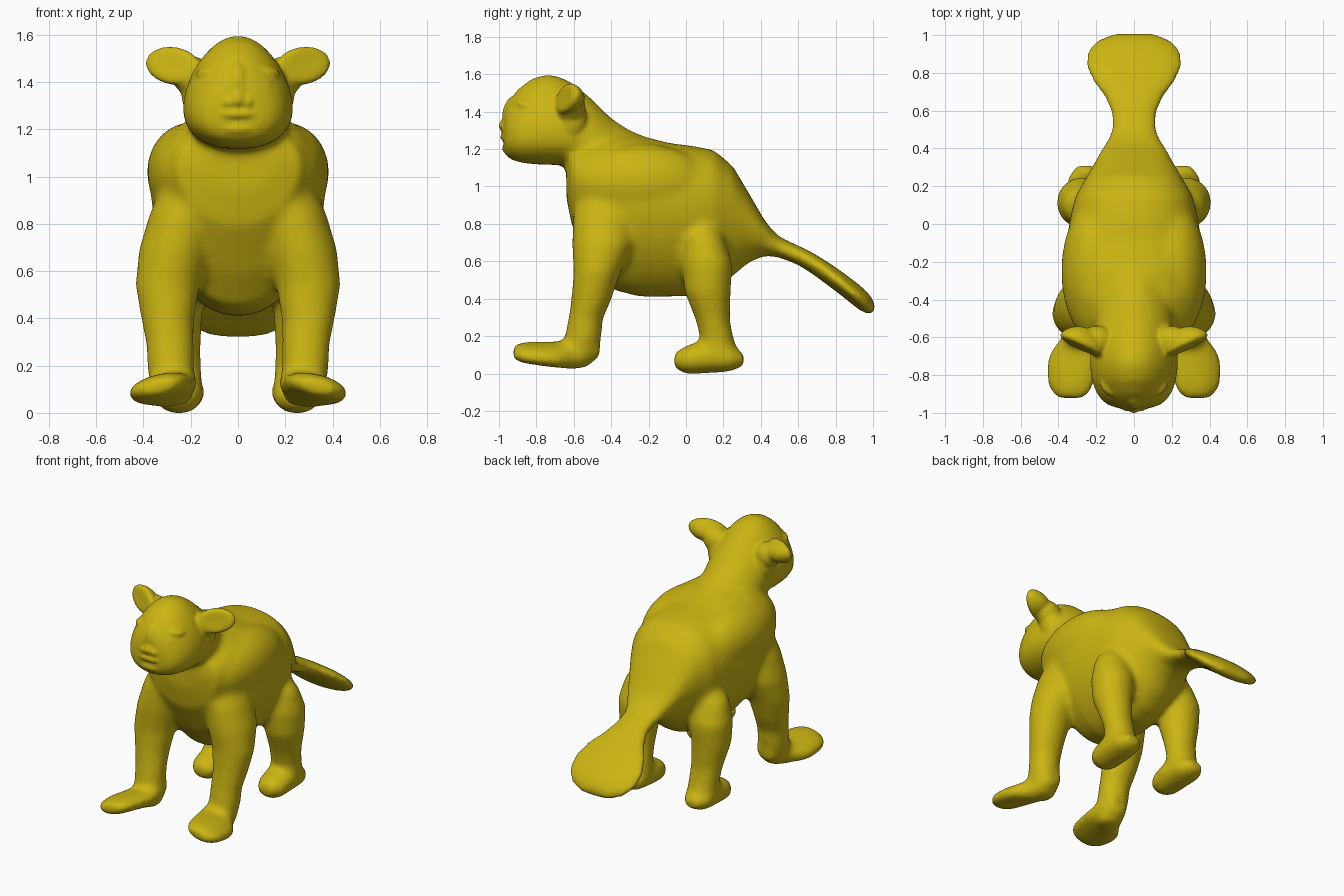
import bpy, bmesh
from math import cos, sin, pi, radians, copysign
from mathutils import Matrix, Euler

if "Cube" in bpy.data.objects:
    bpy.data.objects.remove(bpy.data.objects["Cube"])


def loft(bm, axis, rows, power=2.0, taper=0.0, roll=0.0, mirror=False, n=32):
    """Skin oval rings. Row = (position on axis, centre x, low, high, half width)."""
    for side in ((1, -1) if mirror else (1,)):
        rings = []
        for t, xc, lo, hi, rx in rows:
            ring = []
            for i in range(n):
                a = 2 * pi * i / n
                c = copysign(abs(cos(a)) ** (2 / power), cos(a))
                s = copysign(abs(sin(a)) ** (2 / power), sin(a))
                dx = rx * c * (1 - taper * s)
                v = (lo + hi) / 2 + (hi - lo) / 2 * s + roll * dx
                x = side * (xc + dx)
                ring.append(bm.verts.new((x, t, v) if axis == 'y' else (x, v, t)))
            rings.append(ring)
        for r0, r1 in zip(rings, rings[1:]):
            for i in range(n):
                j = (i + 1) % n
                bm.faces.new((r0[i], r0[j], r1[j], r1[i]))
        bm.faces.new(rings[0])
        bm.faces.new(rings[-1])


def blob(bm, loc, size, rot=(0, 0, 0), mirror=False, cup=0.0):
    """Ellipsoid; cup bends it backwards into a bowl."""
    for side in ((1, -1) if mirror else (1,)):
        vs = bmesh.ops.create_icosphere(bm, subdivisions=4, radius=1)['verts']
        m = Matrix.Translation(loc) @ Euler([radians(r) for r in rot]).to_matrix().to_4x4()
        for v in vs:
            x, y, z = v.co
            v.co = (x * size[0], y * size[1] + cup * (1 - x * x - z * z), z * size[2])
            v.co = m @ v.co
            v.co.x *= side


def fuse(obj, bm, voxel, smooth):
    """Store the parts and fuse them into one soft skin."""
    bmesh.ops.recalc_face_normals(bm, faces=bm.faces)
    obj.modifiers.clear()
    bm.to_mesh(obj.data)
    bm.free()
    r = obj.modifiers.new("fuse", 'REMESH')
    r.mode, r.voxel_size, r.use_smooth_shade = 'VOXEL', voxel, True
    s = obj.modifiers.new("soften", 'SMOOTH')
    s.factor, s.iterations = 0.5, smooth


def evaluated(obj):
    bpy.context.view_layer.update()
    bm = bmesh.new()
    bm.from_object(obj, bpy.context.evaluated_depsgraph_get())
    return bm


creature = bpy.data.objects.new("creature_body", bpy.data.meshes.new("creature_body"))
bpy.context.collection.objects.link(creature)
bm = bmesh.new()

# torso, narrower towards the belly
torso = [(-.64, .95, 1.14, .15), (-.61, .80, 1.21, .26), (-.5, .60, 1.27, .32),
         (-.4, .46, 1.30, .345), (-.25, .42, 1.285, .36), (-.1, .42, 1.245, .35),
         (.05, .425, 1.225, .325), (.15, .46, 1.205, .3), (.25, .53, 1.12, .245),
         (.33, .60, .985, .2), (.42, .64, .83, .155), (.5, .65, .72, .1)]
loft(bm, 'y', [(y, 0, a, b, r) for y, a, b, r in torso], power=2.2, taper=-.22)

# flat paddle tail
tail = [(.3, .62, .9, .13), (.42, .64, .825, .15), (.5, .63, .74, .122),
        (.6, .59, .695, .128), (.68, .54, .655, .165), (.76, .48, .605, .23),
        (.84, .42, .55, .262), (.92, .355, .49, .252), (.97, .325, .445, .205),
        (1.008, .325, .395, .12)]
loft(bm, 'y', [(y, 0, a, b, r) for y, a, b, r in tail])

# shoulders
blob(bm, (.2, -.25, 1.03), (.185, .37, .21), mirror=True)

# head and neck, narrowing to a crest
head = [(-.2, 1.0, 1.27, .16), (-.3, 1.05, 1.31, .17), (-.4, 1.08, 1.375, .18),
        (-.5, 1.12, 1.475, .195), (-.6, 1.125, 1.56, .21), (-.68, 1.125, 1.60, .222),
        (-.75, 1.125, 1.61, .225), (-.83, 1.13, 1.585, .215), (-.9, 1.14, 1.53, .19),
        (-.95, 1.16, 1.465, .15), (-.975, 1.19, 1.41, .09)]
loft(bm, 'y', [(y, 0, a, b, r) for y, a, b, r in head], power=2.15, taper=.28)

# front legs
loft(bm, 'z', [(1.02, .18, -.56, -.3, .12), (.85, .23, -.605, -.26, .145),
               (.7, .268, -.61, -.28, .152), (.55, .298, -.602, -.35, .137),
               (.4, .297, -.615, -.40, .112), (.3, .287, -.63, -.445, .102),
               (.2, .285, -.65, -.452, .1), (.1, .275, -.65, -.48, .092),
               (.04, .27, -.63, -.53, .06)], mirror=True)

# front paddle feet, tipped outwards
loft(bm, 'y', [(-.46, .27, .1, .2, .06), (-.53, .27, .05, .23, .09),
               (-.6, .28, .035, .2, .105), (-.68, .31, .045, .175, .138),
               (-.76, .328, .055, .175, .14), (-.84, .335, .066, .175, .128),
               (-.89, .335, .075, .17, .108), (-.925, .335, .09, .155, .07)],
     roll=-.2, mirror=True)

# hind legs
loft(bm, 'z', [(.84, .2, .01, .16, .09), (.74, .25, -.01, .2, .125),
               (.6, .27, -.025, .25, .14), (.45, .275, -.01, .24, .127),
               (.3, .262, .05, .235, .105), (.2, .255, .075, .255, .1),
               (.1, .25, .04, .29, .1)], mirror=True)

# hind feet
loft(bm, 'y', [(-.065, .25, .04, .12, .055), (0, .25, .005, .16, .1),
               (.1, .25, .01, .19, .11), (.24, .255, .02, .16, .1),
               (.31, .255, .05, .12, .055)], mirror=True)
fuse(creature, bm, .018, 12)

# cupped ears on thick roots
bm = evaluated(creature)
blob(bm, (.275, -.635, 1.48), (.127, .055, .08), rot=(-12, -10, 26), mirror=True, cup=.035)
blob(bm, (.185, -.62, 1.43), (.1, .08, .085), rot=(0, -30, 20), mirror=True)
blob(bm, (.17, -.61, 1.37), (.07, .08, .12), mirror=True)

# eyes with brow arches
blob(bm, (.115, -.905, 1.40), (.034, .032, .024), rot=(0, 0, 30), mirror=True)
blob(bm, (.115, -.86, 1.45), (.07, .05, .03), rot=(0, 8, 30), mirror=True)

# nose with nostril wings, bridge
blob(bm, (0, -.955, 1.335), (.035, .048, .04))
blob(bm, (.04, -.953, 1.325), (.028, .04, .03), mirror=True)
blob(bm, (0, -.925, 1.41), (.045, .055, .09), rot=(-15, 0, 0))

# lips
blob(bm, (0, -.945, 1.275), (.1, .05, .025))
blob(bm, (0, -.938, 1.212), (.09, .047, .026))
fuse(creature, bm, .0105, 5)

# final skin
bm = evaluated(creature)
creature.modifiers.clear()
low = min(v.co.z for v in bm.verts)
for v in bm.verts:
    v.co.z -= low
bm.to_mesh(creature.data)
bm.free()
for p in creature.data.polygons:
    p.use_smooth = True

mat = bpy.data.materials.new("mustard")
mat.diffuse_color = (.60, .46, .006, 1)
mat.use_nodes = True
mat.node_tree.nodes["Principled BSDF"].inputs["Base Color"].default_value = mat.diffuse_color
creature.data.materials.clear()
creature.data.materials.append(mat)
